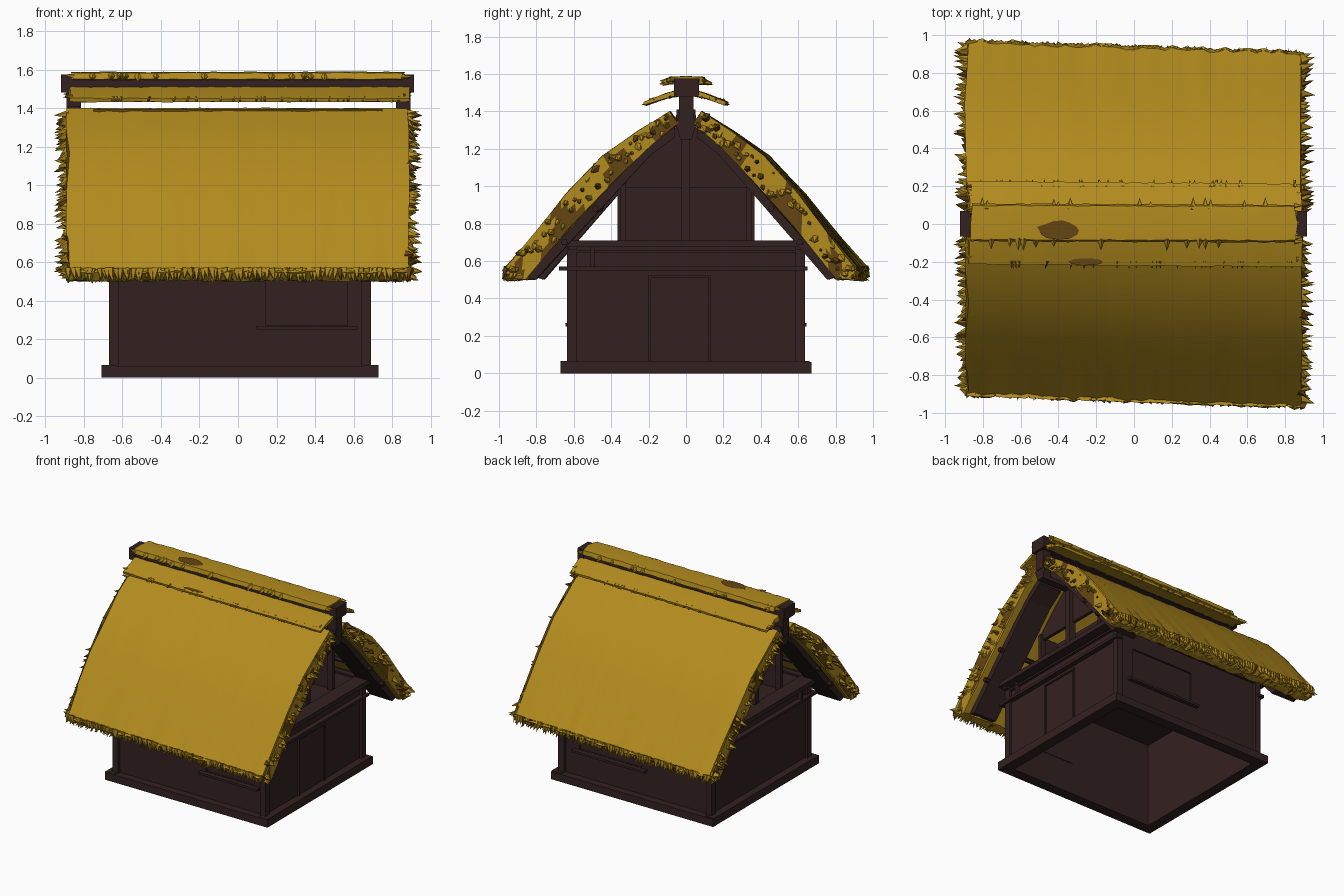
import bpy, bmesh, random
from math import sin, cos, pi
from mathutils import Vector

if "Cube" in bpy.data.objects:
    bpy.data.objects.remove(bpy.data.objects["Cube"], do_unlink=True)
rng = random.Random(4)


def material(name, rgb):
    m = bpy.data.materials.new(name)
    m.use_nodes = True
    m.diffuse_color = (*rgb, 1)
    m.node_tree.nodes["Principled BSDF"].inputs["Base Color"].default_value = (*rgb, 1)
    return m


timber = material("dark timber", (0.034, 0.015, 0.015))
straw = material("golden straw", (0.45, 0.262, 0.013))
old_straw = material("weathered straw", (0.13, 0.06, 0.006))


def finish(name, bm, mats, smooth=False):
    bmesh.ops.recalc_face_normals(bm, faces=bm.faces[:])
    me = bpy.data.meshes.new(name)
    bm.to_mesh(me)
    bm.free()
    for m in mats:
        me.materials.append(m)
    ob = bpy.data.objects.new(name, me)
    bpy.context.collection.objects.link(ob)
    if smooth:
        bpy.ops.object.select_all(action='DESELECT')
        ob.select_set(True)
        bpy.context.view_layer.objects.active = ob
        bpy.ops.object.shade_smooth_by_angle(angle=0.7)


def box(name, x, y, z, mat=timber):
    """Box from (low, high) ranges."""
    bm = bmesh.new()
    bmesh.ops.create_cube(bm, size=1)
    for v in bm.verts:
        v.co = [(r[0] + r[1]) / 2 + c * (r[1] - r[0]) for r, c in zip((x, y, z), v.co)]
    finish(name, bm, [mat])


def extrude(name, profile, x0, x1, mats=(timber,), segs=1, smooth=False, bend=None):
    """Closed (y, z) profile swept along x; bend moves each point."""
    bm = bmesh.new()
    rings = []
    for i in range(segs + 1):
        x = x0 + (x1 - x0) * i / segs
        ring = [Vector((x, y, z)) for y, z in profile]
        rings.append([bm.verts.new(bend(p) if bend else p) for p in ring])
    n = len(profile)
    for a, b in zip(rings, rings[1:]):
        for k in range(n):
            bm.faces.new((a[k], a[(k + 1) % n], b[(k + 1) % n], b[k]))
    bm.faces.new(rings[0])
    bm.faces.new(rings[-1])
    finish(name, bm, mats, smooth)


def tuft(bm, base, direction, radius, mat_index=0):
    """Pointed five-sided bundle of straw."""
    d = Vector(direction)
    side = d.orthogonal().normalized()
    up = d.normalized().cross(side)
    ring = [bm.verts.new(Vector(base) + radius * (cos(a) * side + sin(a) * up))
            for a in (2 * pi * k / 5 for k in range(5))]
    tip = bm.verts.new(Vector(base) + d)
    for k in range(5):
        bm.faces.new((ring[k], ring[(k + 1) % 5], tip)).material_index = mat_index
    bm.faces.new(ring[::-1]).material_index = mat_index


# Sill beams and corner posts
for s in (-1, 1):
    box("sill_beam_long", (-0.71, 0.73), sorted((s * 0.59, s * 0.67)), (0, 0.06))
    box("sill_beam_short", sorted((0.01 + s * 0.64, 0.01 + s * 0.72)), (-0.67, 0.66), (0, 0.065))
    for t in (-1, 1):
        px, py = 0.01 + s * 0.655, t * 0.61
        box("corner_post", (px - 0.025, px + 0.025), (py - 0.025, py + 0.025), (0.03, 0.7))


# Long walls, each with a shuttered window and a shelf
def long_wall(side, wx0, wx1):
    y = sorted((side * 0.585, side * 0.61))
    for x, z in (((-0.65, wx0), (0, 0.69)), ((wx1, 0.67), (0, 0.69)),
                 ((wx0, wx1), (0, 0.27)), ((wx0, wx1), (0.53, 0.69))):
        box("long_wall", x, y, z)
    box("window_shutter", (wx0, wx1), sorted((side * 0.585, side * 0.595)), (0.27, 0.53))
    box("window_shelf", (wx0 - 0.05, wx1 + 0.05), sorted((side * 0.58, side * 0.645)), (0.25, 0.268))


long_wall(-1, 0.145, 0.57)
long_wall(1, -0.03, 0.52)

# End walls, tie beams and joists
for s in (-1, 1):
    def xr(a, b):
        return sorted((0.01 + s * a, 0.01 + s * b))
    box("end_wall", xr(0.635, 0.66), (-0.61, 0.61), (0, 0.69))
    box("lower_tie_beam", xr(0.65, 0.70), (-0.68, 0.65), (0.55, 0.57))
    box("upper_tie_beam", xr(0.62, 0.74), (-0.72, 0.70), (0.675, 0.71))
    box("joist_rail", xr(0.65, 0.68), (-0.62, 0.62), (0.645, 0.66))
    box("joist_block", xr(0.65, 0.69), (-0.51, -0.49), (0.57, 0.68))
    box("wall_plate", (-0.7, 0.72), sorted((s * 0.585, s * 0.63)), (0.66, 0.70))
box("loft_floor", (-0.65, 0.67), (-0.6, 0.6), (0.67, 0.69))

# Door on one end
box("door_leaf", (0.66, 0.674), (-0.19, 0.12), (0.06, 0.51))
for y in (-0.2, 0.12):
    box("door_jamb", (0.66, 0.684), (y, y + 0.012), (0.06, 0.52))
box("door_head", (0.66, 0.684), (-0.2, 0.132), (0.51, 0.522))

# Loft room with recessed end panels
loft_top = [(-0.36, 0.99), (-0.36, 1.02), (-0.18, 1.21), (-0.05, 1.32),
            (0.05, 1.32), (0.18, 1.21), (0.36, 1.02), (0.36, 0.99)]
for s in (-1, 1):
    box("loft_side", (-0.6, 0.6), sorted((s * 0.34, s * 0.365)), (0.69, 1.02))
    extrude("loft_gable", loft_top, s * 0.57, s * 0.595)
    box("loft_recess", sorted((s * 0.42, s * 0.44)), (-0.35, 0.35), (0.69, 1.02))
    box("loft_king_post", sorted((s * 0.57, s * 0.63)), (-0.025, 0.02), (0.69, 1.3))
    for y in (-0.35, 0.32):
        box("loft_stud", sorted((s * 0.57, s * 0.615)), (y, y + 0.03), (0.69, 1.03))

# Thatched slopes with ragged fringes
outer = [(0.085, 1.40), (0.25, 1.295), (0.43, 1.165), (0.62, 0.96), (0.78, 0.755), (0.945, 0.55)]
inner = [(0.90, 0.505), (0.83, 0.505), (0.6, 0.78), (0.36, 1.04), (0.18, 1.22), (0.04, 1.335)]


def along(points, t):
    f = min(t, 0.999) * (len(points) - 1)
    i = int(f)
    return Vector(points[i]).lerp(Vector(points[i + 1]), f - i)


def skew(p):
    return Vector((p.x, p.y - 0.038 * p.x * abs(p.y), p.z))


def ragged(p):
    q = skew(p)
    j = 0.012 if p.z < 0.6 else 0.003
    return q + Vector((0.012 * rng.uniform(-1, 1) if abs(p.x) > 0.86 else 0,
                       rng.uniform(-j, j), rng.uniform(-j, j) * 0.7))


def rake_point(e, s, t, mix):
    y, z = along(outer, t).lerp(along(inner[::-1], t), mix)
    return skew(Vector((e * 0.9, s * y, z)))


for s in (-1, 1):
    side = "front" if s < 0 else "back"
    extrude(side + "_thatch", [(s * y, z) for y, z in outer + inner],
            -0.885, 0.89, [straw], 44, True, ragged)
    bm = bmesh.new()
    for i in range(80):                                   # eave fringe
        x = -0.88 + 1.77 * i / 79 + rng.uniform(-0.008, 0.008)
        tuft(bm, skew(Vector((x, s * 0.925, 0.565))),
             (rng.uniform(-0.015, 0.015), s * rng.uniform(0.01, 0.03), -rng.uniform(0.05, 0.075)),
             rng.uniform(0.018, 0.026), int(rng.random() < 0.1))
        tuft(bm, skew(Vector((x, s * 0.85, 0.525))),
             (rng.uniform(-0.015, 0.015), s * rng.uniform(0.07, 0.11), -rng.uniform(0.01, 0.035)),
             rng.uniform(0.016, 0.024), int(rng.random() < 0.15))
    for e in (-1, 1):
        rows, cols = 30, 4                                # mottled gable edge
        for i in range(rows):
            for k in range(cols):
                ts, ms = (i / rows, (i + 1) / rows), (k / cols, (k + 1) / cols)
                corners = [(ts[0], ms[0]), (ts[1], ms[0]), (ts[1], ms[1]), (ts[0], ms[1])]
                f = bm.faces.new([bm.verts.new(rake_point(e, s, t, m)) for t, m in corners])
                f.material_index = int(sin(i * 0.75 + s + e) + 0.45 * k + rng.uniform(-0.6, 0.6) > 1.0)
        for i in range(48):                               # gable fringe
            t = 0.02 + 0.95 * i / 47
            base = rake_point(e, s, t, rng.uniform(0.15, 0.85)) - Vector((e * 0.02, 0, 0))
            tuft(bm, base, (e * rng.uniform(0.03, 0.08), s * rng.uniform(-0.01, 0.03),
                            rng.uniform(-0.035, 0.01)), rng.uniform(0.016, 0.032),
                 int(sin(t * 17 + s) * 0.4 + rng.random() > 0.8))
    finish(side + "_thatch_fringe", bm, [straw, old_straw], True)

    # Weathered strip at the top edge, rafters and purlins below
    box(side + "_top_edge", (-0.75, 0.75), sorted((s * 0.075, s * 0.11)), (1.375, 1.392), old_straw)
    board = [(0.06, 1.33), (0.2, 1.215), (0.83, 0.515), (0.78, 0.5), (0.62, 0.68), (0.18, 1.17), (0.06, 1.26)]
    for x0, x1 in ((-0.84, -0.64), (0.64, 0.84)):
        extrude(side + "_rafter_board", [(s * y, z) for y, z in board], x0, x1, bend=skew)
    for y, z in ((0.47, 0.88), (0.63, 0.70)):
        extrude(side + "_purlin", [(s * y + 0.018 * cos(k * pi / 3), z + 0.018 * sin(k * pi / 3))
                                   for k in range(6)], -0.87, 0.87, bend=skew)

# Ridge timbers
extrude("ridge_log", [(-0.055, 1.34), (-0.03, 1.25), (0.03, 1.25), (0.055, 1.34), (0.05, 1.41), (-0.05, 1.41)],
        -0.88, -0.82)
extrude("ridge_log", [(-0.055, 1.33), (-0.03, 1.25), (0.03, 1.25), (0.055, 1.33), (0.04, 1.375), (-0.04, 1.375)],
        -0.82, 0.89)
for x in (-0.89, 0.82):
    box("ridge_support", (x, x + 0.075), (-0.037, 0.04), (1.33, 1.5))
box("ridge_cap_beam", (-0.92, 0.915), (-0.06, 0.065), (1.48, 1.55))
for x in (-0.92, 0.86):
    box("ridge_end_block", (x, x + 0.055), (-0.065, 0.07), (1.485, 1.575))

# Ridge straw covers: two tilted sheets and a flat top bundle
for s in (-1, 1):
    sheet = [(0.02, 1.522), (0.11, 1.495), (0.22, 1.45), (0.215, 1.432), (0.11, 1.468), (0.02, 1.49)]
    extrude("ridge_sheet", [(s * y, z) for y, z in sheet], -0.875, 0.885, [straw], 40, True, ragged)
top = [(-0.085, 1.583), (0, 1.588), (0.095, 1.583), (0.105, 1.55), (0, 1.54), (-0.095, 1.55)]
extrude("ridge_bundle", top, -0.86, 0.86, [straw], 40, True, ragged)

bm = bmesh.new()
for s in (-1, 1):
    for i in range(32):                                   # ragged sheet edges
        tuft(bm, (rng.uniform(-0.86, 0.86), s * 0.195, 1.45),
             (rng.uniform(-0.015, 0.015), s * 0.042, -0.016), 0.013, int(rng.random() < 0.2))
    for i in range(12):                                   # tied knots beside the bundle
        tuft(bm, (rng.uniform(-0.82, 0.82), s * 0.075, 1.565),
             (0, s * rng.uniform(0.045, 0.07), rng.uniform(-0.03, 0)), 0.024)
    for i in range(14):                                   # ends of sheets and bundle
        y = rng.uniform(-0.2, 0.2)
        tuft(bm, (s * 0.86, y, 1.5 - 0.22 * abs(y)), (s * rng.uniform(0.02, 0.05), 0, 0), 0.014, i % 3 == 0)
        tuft(bm, (s * 0.85, rng.uniform(-0.1, 0.1), 1.565), (s * 0.05, 0, rng.uniform(-0.01, 0.01)), 0.014)
finish("ridge_fringe", bm, [straw, old_straw], True)

# Weathered patches on the ridge and front sheet
for name, cx, cy, z, rx, ry in (("bundle_patch", -0.40, -0.035, 1.592, 0.12, 0.055),
                                ("sheet_patch", -0.25, -0.2, 1.466, 0.1, 0.02)):
    bm = bmesh.new()
    bm.faces.new([bm.verts.new((cx + rx * cos(k * pi / 7) * rng.uniform(0.8, 1.05),
                                cy + ry * sin(k * pi / 7) * rng.uniform(0.8, 1.05), z)) for k in range(14)])
    bmesh.ops.solidify(bm, geom=bm.faces[:], thickness=0.006)
    finish(name, bm, [old_straw])
